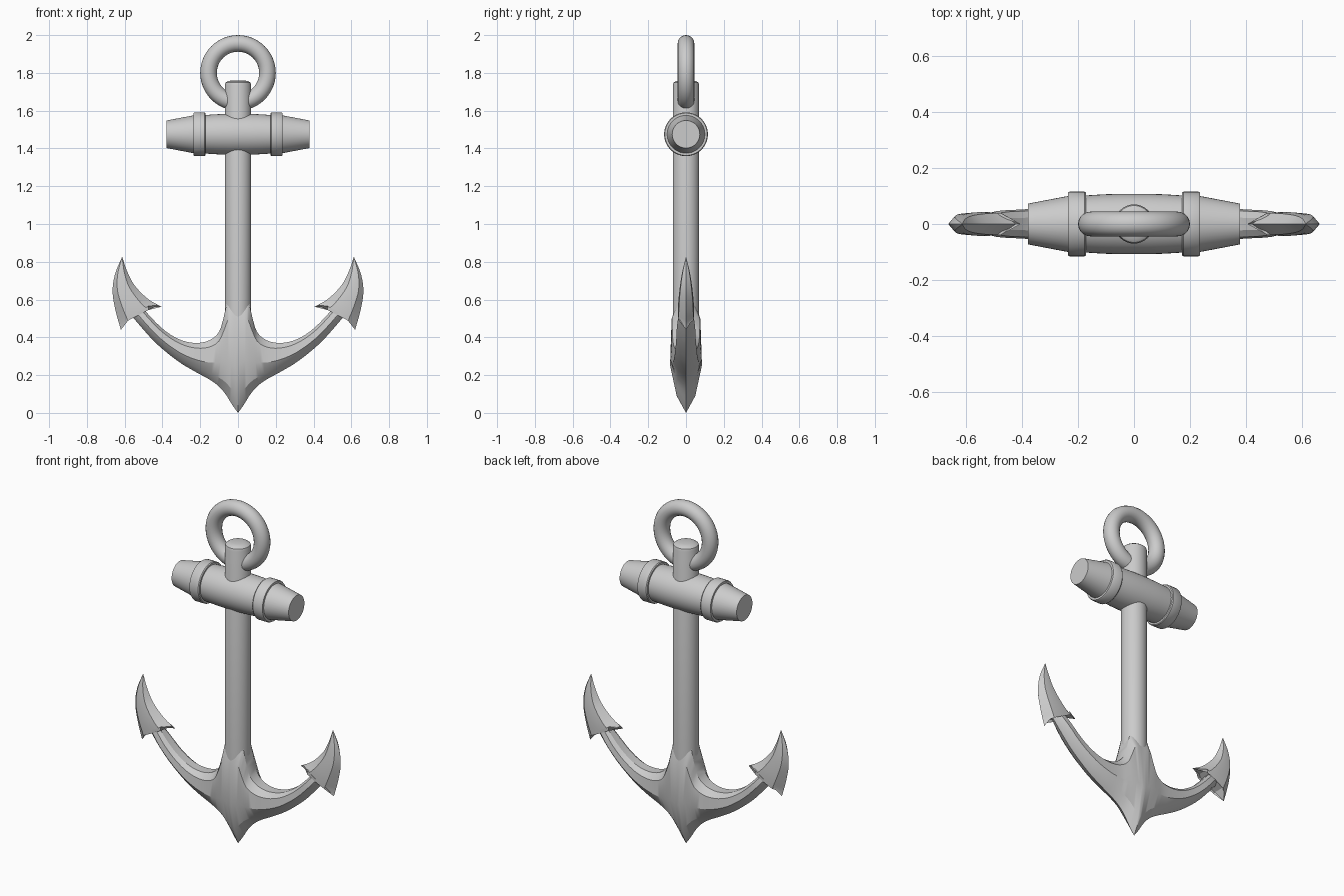
import bpy, bmesh, math
from mathutils import Vector

if "Cube" in bpy.data.objects:
    bpy.data.objects.remove(bpy.data.objects["Cube"])


def finish(bm, name, angle=35):
    bmesh.ops.remove_doubles(bm, verts=bm.verts[:], dist=0.0005)
    bmesh.ops.recalc_face_normals(bm, faces=bm.faces[:])
    me = bpy.data.meshes.new(name)
    bm.to_mesh(me)
    bm.free()
    ob = bpy.data.objects.new(name, me)
    bpy.context.collection.objects.link(ob)
    bpy.ops.object.select_all(action='DESELECT')
    ob.select_set(True)
    bpy.context.view_layer.objects.active = ob
    bpy.ops.object.shade_smooth_by_angle(angle=math.radians(angle))
    return ob


def loft(bm, rings, cap_start, cap_end):
    rows = [[bm.verts.new(p) for p in r] for r in rings]
    n = len(rows[0])
    for a, b in zip(rows, rows[1:]):
        for i in range(n):
            j = (i + 1) % n
            bm.faces.new((a[i], a[j], b[j], b[i]))
    if cap_start:
        bm.faces.new(rows[0])
    if cap_end:
        bm.faces.new(rows[-1])


def lathe(name, profile, place, sides=40):
    """Revolve (radius, along) points; place maps (u, v, along) to a position."""
    bm = bmesh.new()
    rings = [[place(r * math.cos(2 * math.pi * k / sides),
                    r * math.sin(2 * math.pi * k / sides), h)
              for k in range(sides)] for r, h in profile]
    loft(bm, rings, True, True)
    return finish(bm, name)


def smooth_rows(rows, steps):
    """Catmull-Rom interpolation through rows of numbers."""
    v = [Vector(r) for r in rows]
    v = [2 * v[0] - v[1]] + v + [2 * v[-1] - v[-2]]
    out = []
    for a, b, c, d in zip(v, v[1:], v[2:], v[3:]):
        for s in range(steps):
            t = s / steps
            out.append(0.5 * (2 * b + (c - a) * t + (2 * a - 5 * b + 4 * c - d) * t ** 2
                              + (3 * b - a - 3 * c + d) * t ** 3))
    return out + [v[-2]]


def section(upper, lower, w, shape):
    """Closed cross-section between two edge points, symmetric in y."""
    front, back = [], []
    for t, k in shape:
        x = upper[0] + (lower[0] - upper[0]) * t
        z = upper[1] + (lower[1] - upper[1]) * t
        front.append((x, -k * w, z))
        if k > 0:
            back.append((x, k * w, z))
    return front + back[::-1]


def mirror_x(bm):
    bmesh.ops.mirror(bm, geom=bm.verts[:] + bm.edges[:] + bm.faces[:],
                     axis='X', merge_dist=0.0005)


# Shank with softly rounded top
lathe("shank", [(0.07, 0.35), (0.07, 1.735), (0.066, 1.748), (0.055, 1.756), (0.03, 1.761)],
      lambda u, v, h: (u, v, h))

# Stock: barrel, two collars and tapered ends
half = [(0.108, 0.05), (0.106, 0.11), (0.102, 0.172), (0.112, 0.172), (0.116, 0.177),
        (0.116, 0.23), (0.112, 0.236), (0.1, 0.236), (0.073, 0.378)]
lathe("stock", [(r, -h) for r, h in reversed(half)] + half,
      lambda u, v, h: (h, u, v + 1.475))

# Ring
bm = bmesh.new()
N = 48
rings = []
for i in range(N + 1):
    a = 2 * math.pi * i / N
    rings.append([((0.156 + 0.044 * math.cos(b)) * math.cos(a), 0.044 * math.sin(b),
                   1.8 + (0.156 + 0.044 * math.cos(b)) * math.sin(a))
                  for b in [2 * math.pi * k / 20 for k in range(20)]])
loft(bm, rings, False, False)
finish(bm, "ring")

# Crown and arms: upper x, z, lower x, z, half thickness
stations = [
    (0, .60, 0, 0, .082), (.05, .60, .03, .042, .08), (.075, .51, .07, .105, .078),
    (.10, .43, .11, .148, .074), (.15, .385, .16, .182, .067), (.22, .37, .23, .22, .062),
    (.30, .385, .32, .275, .056), (.38, .43, .43, .365, .05), (.46, .505, .52, .463, .044),
    (.54, .60, .60, .56, .02)]
bm = bmesh.new()
arm = [(0, .45), (.18, .93), (.58, 1.03), (.85, .6), (1, 0)]
loft(bm, [section((s[0], s[1]), (s[2], s[3]), s[4], arm)
          for s in [list(r) for r in smooth_rows(stations, 3)]], False, True)
mirror_x(bm)
finish(bm, "crown_and_arms", 28)

# Flukes: inner x, z, outer x, z, half thickness
stations = [
    (.405, .562, .62, .44, .043), (.475, .602, .648, .54, .042),
    (.545, .672, .664, .64, .034), (.585, .745, .651, .735, .021),
    (.613, .825, .614, .825, .001)]
fluke = [(0, 0), (.25, .9), (.5, 1), (.78, .9), (1, 0)]
rows = [section((s[0], s[1]), (s[2], s[3]), s[4], fluke) for s in smooth_rows(stations, 4)]
# notch the base so both barbs point back
base = rows[0]
for i, p in enumerate(base):
    if abs(p[1]) > 0.001:
        base[i] = (p[0] + .017, p[1], p[2] + .033)
bm = bmesh.new()
loft(bm, rows, False, True)
# base faces bridging front and back edges
bm.verts.ensure_lookup_table()
v = bm.verts
for quad in ((0, 1, 7), (1, 2, 6, 7), (2, 3, 5, 6), (3, 4, 5)):
    bm.faces.new([v[q] for q in quad])
mirror_x(bm)
finish(bm, "flukes", 28)
